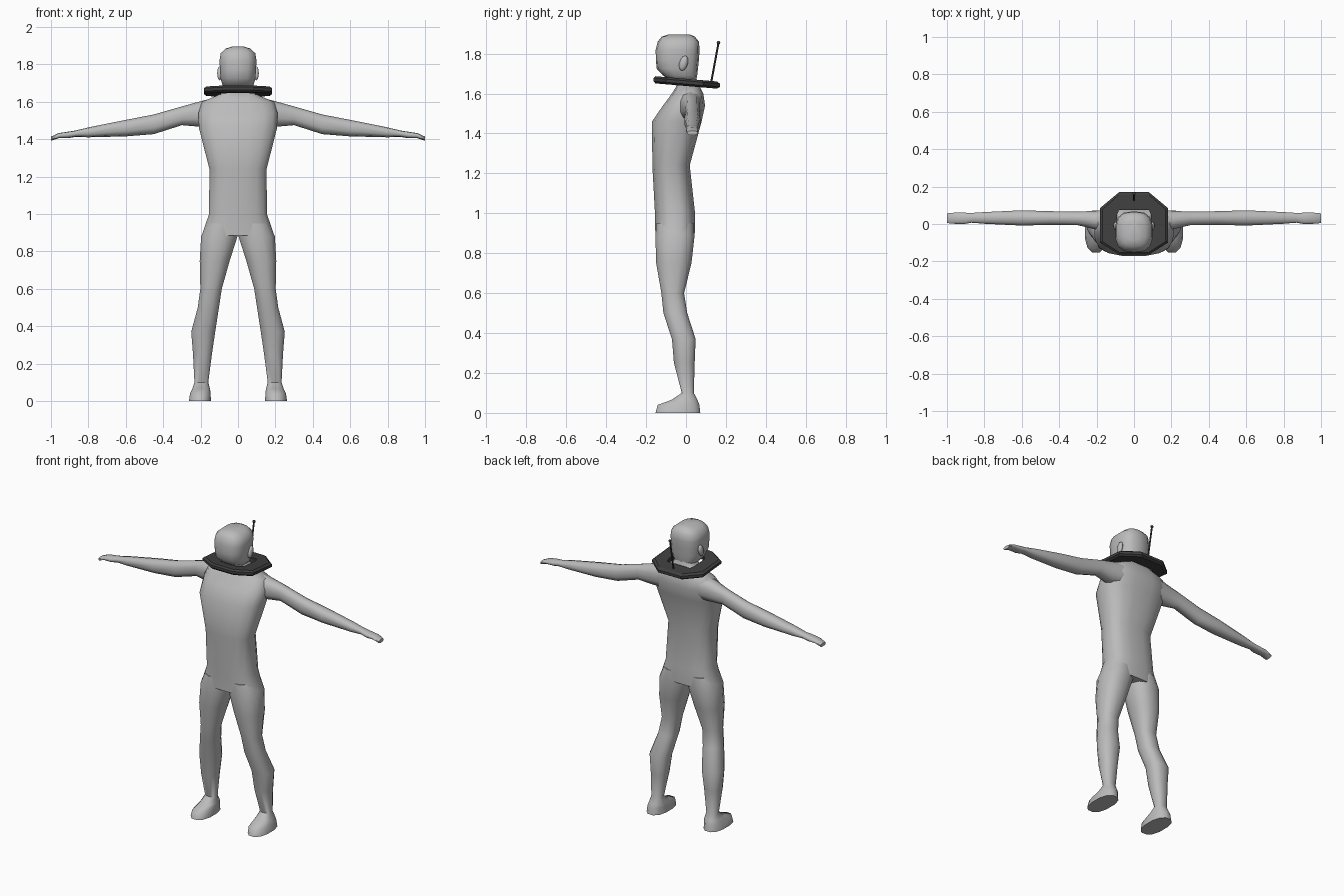
import bpy, bmesh, math
from mathutils import Vector

if "Cube" in bpy.data.objects:
    bpy.data.objects.remove(bpy.data.objects["Cube"])


def material(name, v):
    m = bpy.data.materials.new(name)
    m.diffuse_color = (v, v, v, 1)
    m.use_nodes = True
    m.node_tree.nodes["Principled BSDF"].inputs["Base Color"].default_value = m.diffuse_color
    return m


GREY = material("body grey", 0.50)
DARK = material("collar charcoal", 0.05)


def finish(bm, name, mat, angle=None):
    bmesh.ops.recalc_face_normals(bm, faces=bm.faces)
    me = bpy.data.meshes.new(name)
    bm.to_mesh(me)
    bm.free()
    me.materials.append(mat)
    ob = bpy.data.objects.new(name, me)
    bpy.context.collection.objects.link(ob)
    if angle:
        me.shade_smooth()
        me.set_sharp_from_angle(angle=math.radians(angle))
    return ob


def loft(name, rings, mat, sides=12, power=2.4, axis='z', side=1, angle=55):
    """Skin rounded rings given as (position, a_min, a_max, b_min, b_max)."""
    bm = bmesh.new()
    loops = []
    for p, a0, a1, b0, b1 in rings:
        loop = []
        for i in range(sides):
            t = 2 * math.pi * (i + 0.5) / sides
            c, s = math.cos(t), math.sin(t)
            a = (a0 + a1) / 2 + (a1 - a0) / 2 * math.copysign(abs(c) ** (2 / power), c)
            b = (b0 + b1) / 2 + (b1 - b0) / 2 * math.copysign(abs(s) ** (2 / power), s)
            co = (side * a, b, p) if axis == 'z' else (side * p, a, b)
            loop.append(bm.verts.new(co))
        loops.append(loop)
    for lo, hi in zip(loops, loops[1:]):
        for i in range(sides):
            j = (i + 1) % sides
            bm.faces.new((lo[i], lo[j], hi[j], hi[i]))
    bm.faces.new(loops[0])
    bm.faces.new(loops[-1])
    return finish(bm, name, mat, angle)


def sym(rows):
    return [(z, -w, w, f, b) for z, w, f, b in rows]


# torso with sloping shoulders and neck
loft("torso", sym([(0.885, 0.197, -0.155, 0.045), (1.0, 0.157, -0.157, 0.047),
                   (1.24, 0.155, -0.17, 0.02), (1.46, 0.212, -0.172, 0.08),
                   (1.54, 0.215, -0.117, 0.097), (1.60, 0.195, -0.072, 0.088),
                   (1.635, 0.11, -0.05, 0.07), (1.66, 0.07, -0.06, 0.055),
                   (1.72, 0.065, -0.06, 0.05)]), GREY, sides=16, power=2.7)

# head
loft("head", sym([(1.665, 0.065, -0.07, 0.05), (1.69, 0.085, -0.115, 0.056),
                  (1.725, 0.095, -0.147, 0.06), (1.77, 0.098, -0.151, 0.065),
                  (1.82, 0.101, -0.152, 0.068), (1.86, 0.094, -0.142, 0.065),
                  (1.885, 0.065, -0.122, 0.045), (1.896, 0.03, -0.09, 0.02)]),
     GREY, sides=14, power=2.8)

for side, tag in ((1, "left"), (-1, "right")):
    # leg running down into the foot
    loft(tag + "_leg", [(0.95, 0.0, 0.168, -0.152, 0.042), (0.88, 0.0, 0.2, -0.156, 0.045),
                        (0.75, 0.042, 0.207, -0.152, 0.03), (0.60, 0.085, 0.203, -0.125, -0.008),
                        (0.50, 0.10, 0.217, -0.115, 0.008), (0.37, 0.12, 0.252, -0.072, 0.05),
                        (0.25, 0.138, 0.242, -0.062, 0.045), (0.10, 0.158, 0.234, -0.022, 0.04),
                        (0.065, 0.148, 0.246, -0.075, 0.06), (0.04, 0.145, 0.258, -0.145, 0.07),
                        (0.0, 0.143, 0.264, -0.156, 0.075)], GREY, side=side)
    # arm and flat hand
    loft(tag + "_arm", [(0.14, -0.04, 0.08, 1.47, 1.618), (0.21, -0.03, 0.072, 1.467, 1.60),
                        (0.30, -0.008, 0.068, 1.475, 1.575), (0.45, -0.006, 0.07, 1.427, 1.532),
                        (0.60, -0.01, 0.075, 1.415, 1.503), (0.80, 0.0, 0.065, 1.41, 1.463),
                        (0.87, 0.006, 0.06, 1.412, 1.446), (0.91, -0.002, 0.062, 1.405, 1.44),
                        (0.96, 0.0, 0.062, 1.405, 1.432), (1.0, 0.004, 0.058, 1.392, 1.414)],
         GREY, sides=10, axis='x', side=side)
    # ear
    bm = bmesh.new()
    bmesh.ops.create_uvsphere(bm, u_segments=10, v_segments=6, radius=1)
    for v in bm.verts:
        v.co = Vector((side * 0.098 + v.co.x * 0.014, -0.012 + v.co.y * 0.022 + v.co.z * 0.008,
                       1.752 + v.co.z * 0.038))
    finish(bm, tag + "_ear", GREY, 60)

# tilted eight-sided collar: bevelled ring section swept round an octagon
half = [(0.08, 0.17), (0.182, 0.085), (0.182, -0.10), (0.08, -0.163)]
outer = half + [(-x, y) for x, y in reversed(half)]
hole = [(0.08, 0.076), (0.092, 0.045), (0.092, -0.06), (0.05, -0.10)]
inner = hole + [(-x, y) for x, y in reversed(hole)]
section = [(0, -0.018), (0.85, -0.018), (1, -0.008), (1, 0.008), (0.85, 0.018), (0, 0.018)]
bm = bmesh.new()
rows = []
for (ox, oy), (ix, iy) in zip(outer, inner):
    row = []
    for t, h in section:
        y = iy + (oy - iy) * t
        row.append(bm.verts.new((ix + (ox - ix) * t, y, 1.656 - 0.085 * y + h)))
    rows.append(row)
for k in range(8):
    a, b = rows[k], rows[(k + 1) % 8]
    for i in range(6):
        j = (i + 1) % 6
        bm.faces.new((a[i], a[j], b[j], b[i]))
finish(bm, "collar", DARK)

# antenna rod with a ball tip
base, tip = Vector((0, 0.125, 1.65)), Vector((0, 0.163, 1.855))
rod = tip - base
bpy.ops.mesh.primitive_cylinder_add(vertices=8, radius=0.005, depth=rod.length,
                                    location=(base + tip) / 2,
                                    rotation=rod.to_track_quat('Z', 'Y').to_euler())
bpy.context.object.name = "antenna_rod"
bpy.context.object.data.materials.append(DARK)
bpy.ops.mesh.primitive_uv_sphere_add(segments=10, ring_count=6, radius=0.009, location=tip)
bpy.context.object.name = "antenna_tip"
bpy.context.object.data.materials.append(DARK)
